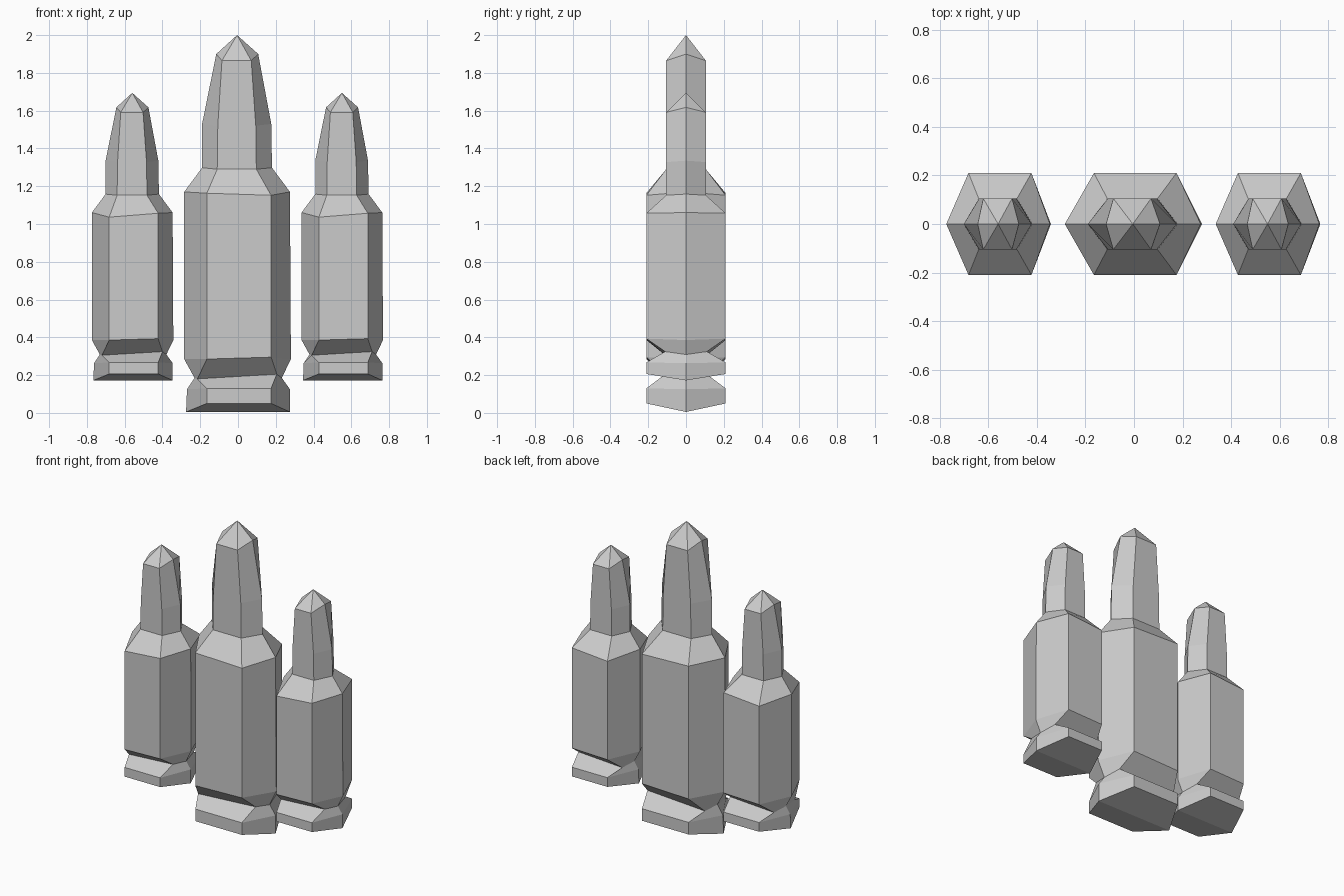
import bpy, bmesh

if "Cube" in bpy.data.objects:
    bpy.data.objects.remove(bpy.data.objects["Cube"])

# Six-sided rings, bottom to top:
# left x, front-left x, front-right x, right x, half depth, z at sides, z at front-left, z at front-right
RINGS = [
    (-0.275, -0.165, 0.175, 0.275, 0.21, 0.005, 0.05, 0.05),    # base
    (-0.270, -0.165, 0.175, 0.275, 0.21, 0.125, 0.13, 0.13),    # rim top
    (-0.230, -0.215, 0.205, 0.232, 0.11, 0.185, 0.18, 0.205),   # groove
    (-0.285, -0.165, 0.175, 0.280, 0.21, 0.285, 0.285, 0.295),  # case bottom
    (-0.285, -0.165, 0.175, 0.275, 0.21, 1.170, 1.163, 1.152),  # shoulder
    (-0.190, -0.110, 0.097, 0.180, 0.105, 1.298, 1.29, 1.29),   # neck
    (-0.190, -0.107, 0.094, 0.176, 0.105, 1.530, 1.52, 1.52),   # tip start
    (-0.115, -0.085, 0.070, 0.107, 0.105, 1.900, 1.865, 1.865), # tip top
]


def cartridge(name, x, z, scale, shoulder=None):
    """Loft the rings, with a folded base and a pointed tip."""
    bm = bmesh.new()
    rings = []
    for i, (l, fl, fr, r, d, zs, zl, zr) in enumerate(RINGS):
        if i == 4 and shoulder:
            zl, zr = shoulder
        pts = [(l, 0, zs), (fl, -d, zl), (fr, -d, zr),
               (r, 0, zs), (fr, d, zr), (fl, d, zl)]
        rings.append([bm.verts.new((x + px * scale, py, z + pz * scale))
                      for px, py, pz in pts])
    for a, b in zip(rings, rings[1:]):
        for k in range(6):
            n = (k + 1) % 6
            bm.faces.new((a[k], a[n], b[n], b[k]))
    # base folded along its middle
    b = rings[0]
    bm.faces.new((b[3], b[2], b[1], b[0]))
    bm.faces.new((b[0], b[5], b[4], b[3]))
    # point
    apex = bm.verts.new((x - 0.005 * scale, 0, z + 2.0 * scale))
    t = rings[-1]
    for k in range(6):
        bm.faces.new((t[k], t[(k + 1) % 6], apex))
    bmesh.ops.recalc_face_normals(bm, faces=bm.faces)
    mesh = bpy.data.meshes.new(name)
    bm.to_mesh(mesh)
    bm.free()
    bpy.context.collection.objects.link(bpy.data.objects.new(name, mesh))


cartridge("middle_cartridge", 0, 0, 1)
for side, x in (("left", -0.556), ("right", 0.554)):
    cartridge(side + "_cartridge", x, 0.168, 0.763, (1.138, 1.165))
